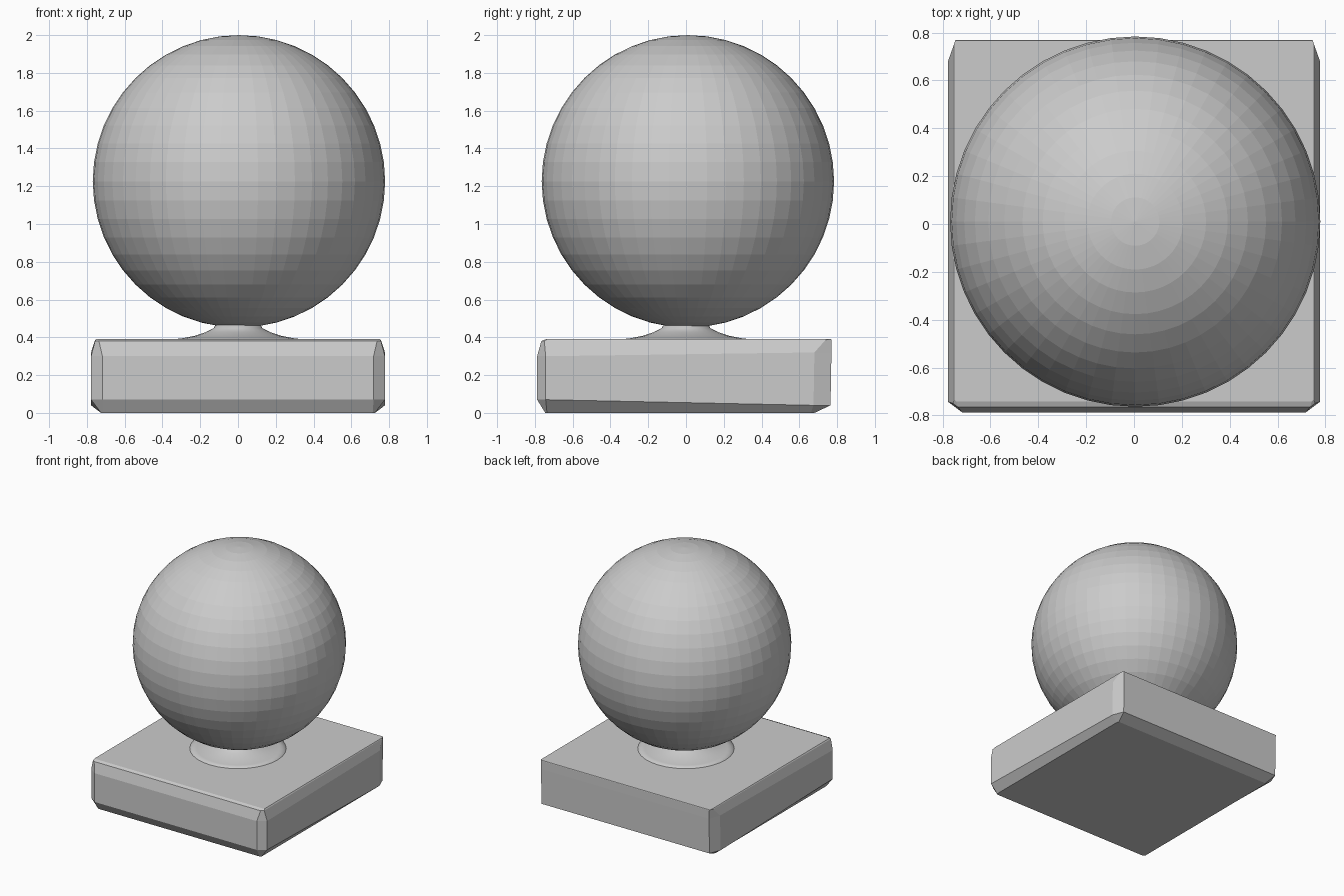
import bpy, bmesh, math

cube = bpy.data.objects.get("Cube")
if cube:
    bpy.data.objects.remove(cube, do_unlink=True)

grey = bpy.data.materials.new("plain grey")
grey.use_nodes = True
colour = (0.6, 0.6, 0.6, 1)
grey.diffuse_color = colour
grey.node_tree.nodes["Principled BSDF"].inputs["Base Color"].default_value = colour


def finish(bm, name):
    bmesh.ops.recalc_face_normals(bm, faces=bm.faces[:])
    mesh = bpy.data.meshes.new(name)
    bm.to_mesh(mesh)
    bm.free()
    mesh.materials.append(grey)
    obj = bpy.data.objects.new(name, mesh)
    bpy.context.collection.objects.link(obj)
    return obj


def loft(bm, rings):
    """Skin a stack of closed rings and cap both ends."""
    loops = [[bm.verts.new(p) for p in ring] for ring in rings]
    for low, high in zip(loops, loops[1:]):
        for i in range(len(low)):
            j = (i + 1) % len(low)
            bm.faces.new((low[i], low[j], high[j], high[i]))
    bm.faces.new(loops[0][::-1])
    bm.faces.new(loops[-1])


def block_ring(x, front, back, zf, zb, cut):
    """Rectangle with cut corners; height may differ front to back."""
    fx, fy, bx, by = (0.06 * cut, 0.045 * cut, 0.035 * cut, 0.09 * cut)
    half = [(x - fx, front, zf), (x, front + fy, zf),
            (x, back - by, zb), (x - bx, back, zb)]
    return half + [(-px, py, pz) for px, py, pz in reversed(half)]


# Square base with irregular worn edges
bm = bmesh.new()
loft(bm, [
    block_ring(0.725, -0.745, 0.68, 0, 0, 0.2),
    block_ring(0.778, -0.788, 0.765, 0.07, 0.04, 1),
    block_ring(0.778, -0.788, 0.77, 0.30, 0.32, 1),
    block_ring(0.757, -0.766, 0.77, 0.38, 0.386, 0.35),
    block_ring(0.752, -0.742, 0.768, 0.39, 0.39, 0.15),
])
finish(bm, "base_block")

# Flared neck joining base and ball
bm = bmesh.new()
profile = [(0.40, 0.386), (0.30, 0.394), (0.23, 0.408),
           (0.17, 0.428), (0.13, 0.448), (0.11, 0.48)]
loft(bm, [[(r * math.cos(a), r * math.sin(a), z)
           for a in (math.tau * i / 32 for i in range(32))] for r, z in profile])
neck = finish(bm, "flared_neck")
neck.data.shade_smooth()

# Faceted ball
bm = bmesh.new()
bmesh.ops.create_uvsphere(bm, u_segments=48, v_segments=24, radius=0.774)
ball = finish(bm, "ball")
ball.location = (0.005, 0.01, 1.226)
